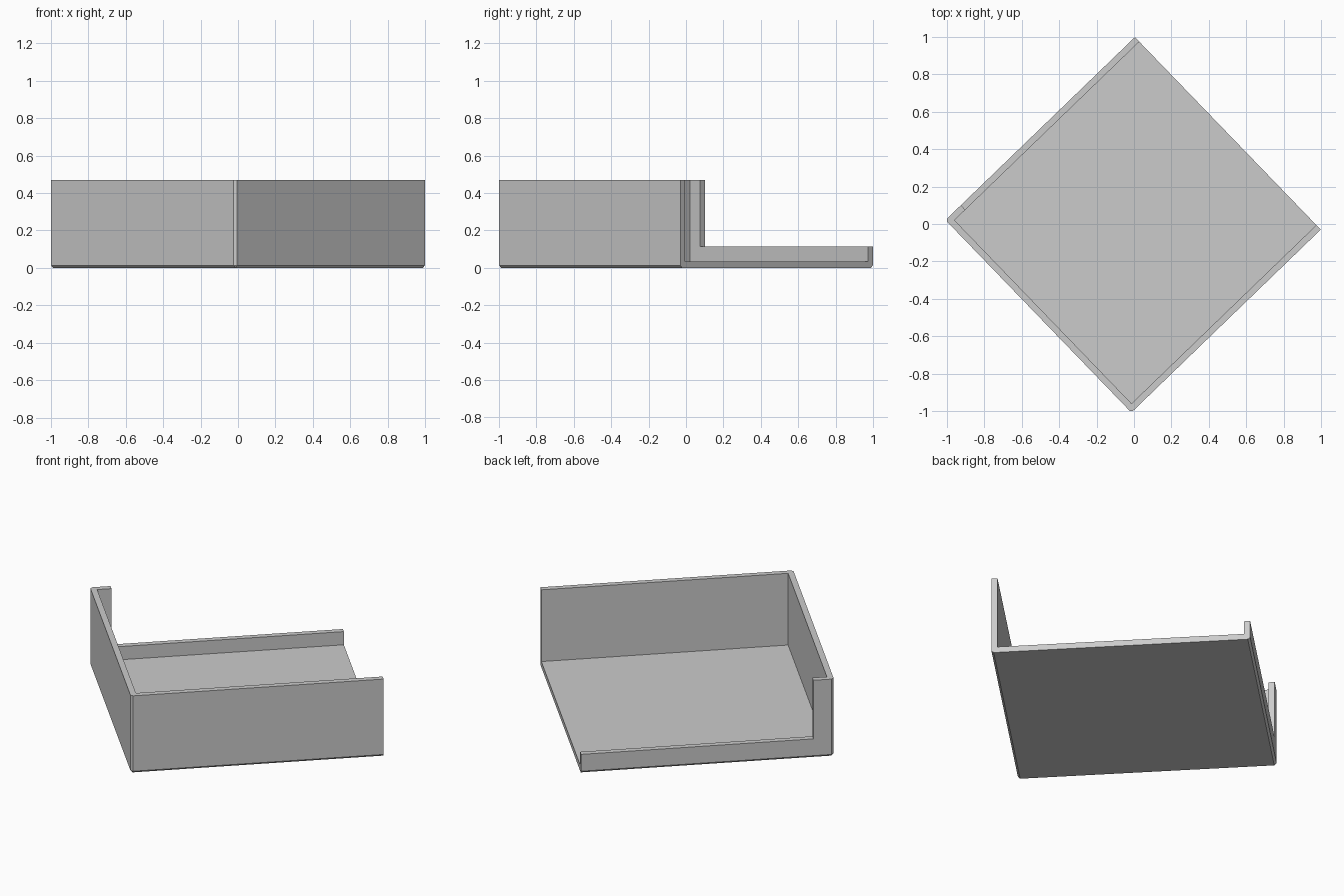
import bpy, bmesh, math
from mathutils import Matrix

if "Cube" in bpy.data.objects:
    bpy.data.objects.remove(bpy.data.objects["Cube"])

TURN = Matrix.Rotation(math.radians(44), 4, 'Z')
U0, U1, V = -0.71, 0.697, 0.715      # outer footprint before turning
HEIGHT, LOW, FLOOR, WALL, CHAMFER = 0.47, 0.115, 0.035, 0.034, 0.013

grey = bpy.data.materials.new("light grey")
grey.diffuse_color = (0.6, 0.6, 0.6, 1)
grey.use_nodes = True
grey.node_tree.nodes["Principled BSDF"].inputs["Base Color"].default_value = grey.diffuse_color


def box(name, lo, hi, chamfer=False):
    bm = bmesh.new()
    bmesh.ops.create_cube(bm, size=1)
    for v in bm.verts:
        v.co = [l if c < 0 else h for c, l, h in zip(v.co, lo, hi)]
    if chamfer:
        # closed-side upright corners and outer bottom edges, not the open side
        def wanted(e):
            a, b = (v.co for v in e.verts)
            upright = abs(a.z - b.z) > 0.1
            if upright:
                return a.x < 0
            return max(a.z, b.z) < 0.01 and min(a.x, b.x) < 0
        bmesh.ops.bevel(bm, geom=[e for e in bm.edges if wanted(e)],
                        offset=CHAMFER, segments=1, affect='EDGES')
    bm.transform(TURN)
    bmesh.ops.recalc_face_normals(bm, faces=bm.faces)
    mesh = bpy.data.meshes.new(name)
    bm.to_mesh(mesh)
    bm.free()
    mesh.materials.append(grey)
    obj = bpy.data.objects.new(name, mesh)
    bpy.context.collection.objects.link(obj)
    return obj


# Solid tray block, hollowed below
tray = box("tray", (U0, -V, 0), (U1, V, HEIGHT), chamfer=True)

# Hollow open at the top and one end; notch lowering most of one side wall
hollow = box("hollow_cutter", (U0 + WALL, -V + WALL, FLOOR), (1, V - WALL, 1))
notch = box("notch_cutter", (-0.596, V - 0.1, LOW), (1, 1, 1))

for cutter in (hollow, notch):
    cutter.hide_render = True
    cutter.hide_viewport = False
    cutter.display_type = 'WIRE'
    mod = tray.modifiers.new(cutter.name, 'BOOLEAN')
    mod.operation = 'DIFFERENCE'
    mod.solver = 'EXACT'
    mod.object = cutter

# Bake the cuts and drop the helpers
bpy.context.view_layer.objects.active = tray
for mod in list(tray.modifiers):
    bpy.ops.object.modifier_apply(modifier=mod.name)
for cutter in (hollow, notch):
    bpy.data.objects.remove(cutter)
